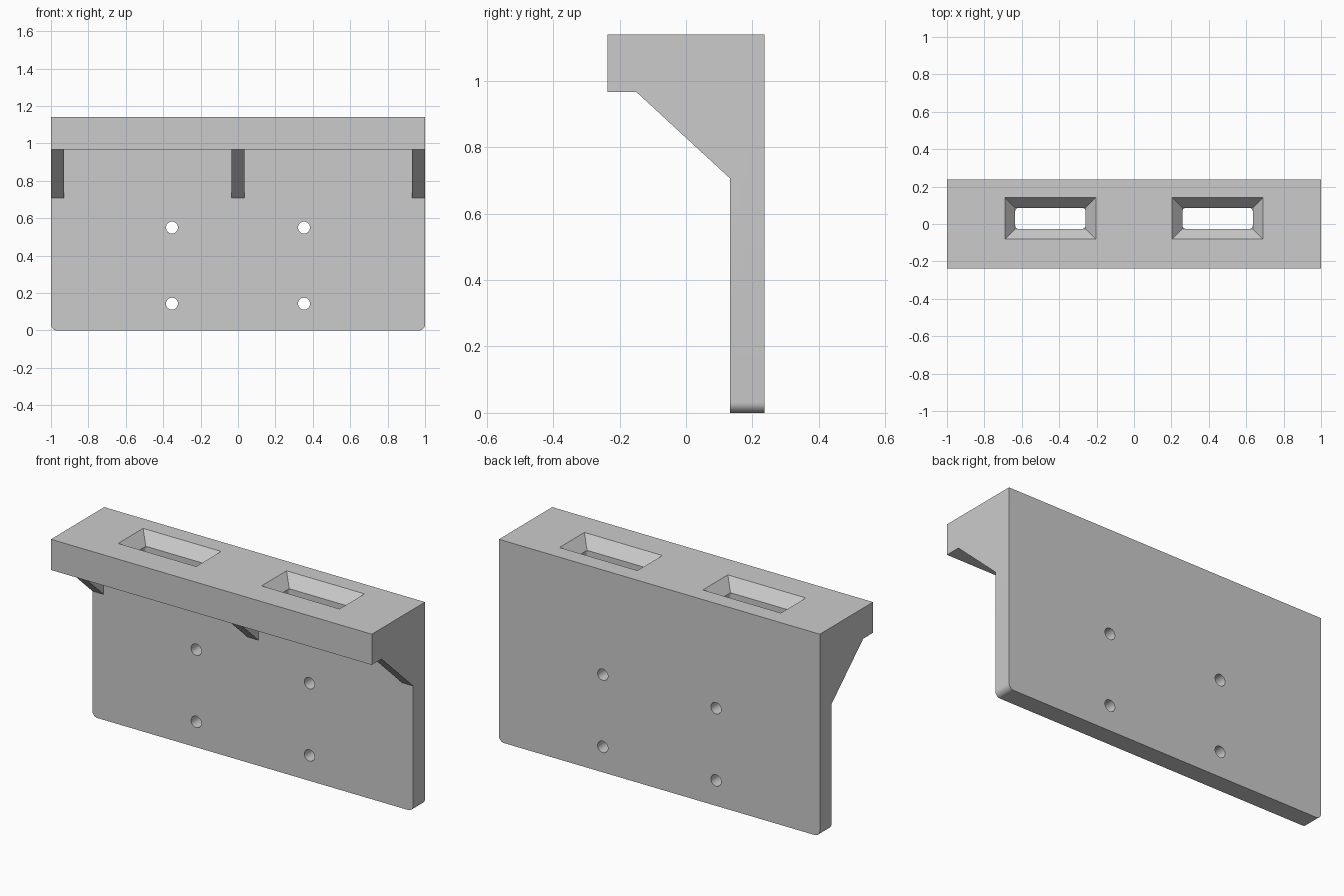
import bpy, bmesh, math

if "Cube" in bpy.data.objects:
    bpy.data.objects.remove(bpy.data.objects["Cube"])

Y0, Y1, TOP = -0.237, 0.237, 1.14
PLATE_Y, SHELF_Z = 0.132, 0.967


def finish(name, bm):
    bmesh.ops.recalc_face_normals(bm, faces=bm.faces[:])
    me = bpy.data.meshes.new(name)
    bm.to_mesh(me)
    bm.free()
    ob = bpy.data.objects.new(name, me)
    bpy.context.collection.objects.link(ob)
    return ob


def add_prism(bm, pts, step):
    """Extrude a closed loop of 3D points along step."""
    a = [bm.verts.new(p) for p in pts]
    b = [bm.verts.new([c + s for c, s in zip(p, step)]) for p in pts]
    bm.faces.new(a)
    bm.faces.new(b)
    for i in range(len(a)):
        j = (i + 1) % len(a)
        bm.faces.new((a[i], a[j], b[j], b[i]))


def rounded_rect(x0, x1, y0, y1, r, z, n=6):
    pts = []
    for cx, cy, k in ((x1 - r, y1 - r, 0), (x0 + r, y1 - r, 1),
                      (x0 + r, y0 + r, 2), (x1 - r, y0 + r, 3)):
        for i in range(n + 1):
            t = math.pi / 2 * (k + i / n)
            pts.append((cx + r * math.cos(t), cy + r * math.sin(t), z))
    return pts


def boolean(body, other, op):
    m = body.modifiers.new(other.name, 'BOOLEAN')
    m.operation, m.object, m.solver = op, other, 'EXACT'
    bpy.context.view_layer.objects.active = body
    bpy.ops.object.modifier_apply(modifier=m.name)
    bpy.data.objects.remove(other)


# L-shaped bracket body: back plate and top shelf
bm = bmesh.new()
profile = [(Y0, SHELF_Z), (PLATE_Y, SHELF_Z), (PLATE_Y, 0), (Y1, 0), (Y1, TOP), (Y0, TOP)]
add_prism(bm, [(-1, y, z) for y, z in profile], (2, 0, 0))
corners = [e for e in bm.edges if all(v.co.z < 0.001 for v in e.verts)
           and abs(e.verts[0].co.x - e.verts[1].co.x) < 0.001]
bmesh.ops.bevel(bm, geom=corners, offset=0.032, segments=8, profile=0.5, affect='EDGES')
bracket = finish("bracket", bm)

# Three triangular gussets under the shelf
bm = bmesh.new()
for x in (-1, -0.035, 0.93):
    add_prism(bm, [(x, -0.15, SHELF_Z), (x, PLATE_Y, 0.707), (x, PLATE_Y, SHELF_Z)], (0.07, 0, 0))
boolean(bracket, finish("gussets", bm), 'UNION')

# Four screw holes through the plate
bm = bmesh.new()
for x in (-0.353, 0.353):
    for z in (0.143, 0.55):
        ring = [(x + 0.032 * math.cos(2 * math.pi * i / 32), 0.05,
                 z + 0.032 * math.sin(2 * math.pi * i / 32)) for i in range(32)]
        add_prism(bm, ring, (0, 0.3, 0))
boolean(bracket, finish("screw_holes", bm), 'DIFFERENCE')

# Two slots in the shelf: rounded through-slot, then flared mouth
bm = bmesh.new()
for cx in (-0.447, 0.447):
    add_prism(bm, rounded_rect(cx - 0.188, cx + 0.188, -0.026, 0.086, 0.018, 0.9), (0, 0, 0.3))
boolean(bracket, finish("slots", bm), 'DIFFERENCE')

bm = bmesh.new()
depth, over = 0.065, 0.02
for cx in (-0.447, 0.447):
    loops = []
    for z, g in ((TOP - depth, 0.0), (TOP + over, 0.055 * (depth + over) / depth)):
        hx, hy = 0.188 + g, 0.056 + g
        loops.append([bm.verts.new((cx + sx * hx, 0.03 + sy * hy, z))
                      for sx, sy in ((-1, -1), (1, -1), (1, 1), (-1, 1))])
    lo, hi = loops
    bm.faces.new(lo)
    bm.faces.new(hi)
    for i in range(4):
        j = (i + 1) % 4
        bm.faces.new((lo[i], lo[j], hi[j], hi[i]))
boolean(bracket, finish("slot_mouths", bm), 'DIFFERENCE')

# Smooth holes and fillets, crisp edges elsewhere
bracket.select_set(True)
bpy.context.view_layer.objects.active = bracket
bpy.ops.object.shade_smooth_by_angle(angle=math.radians(30))
